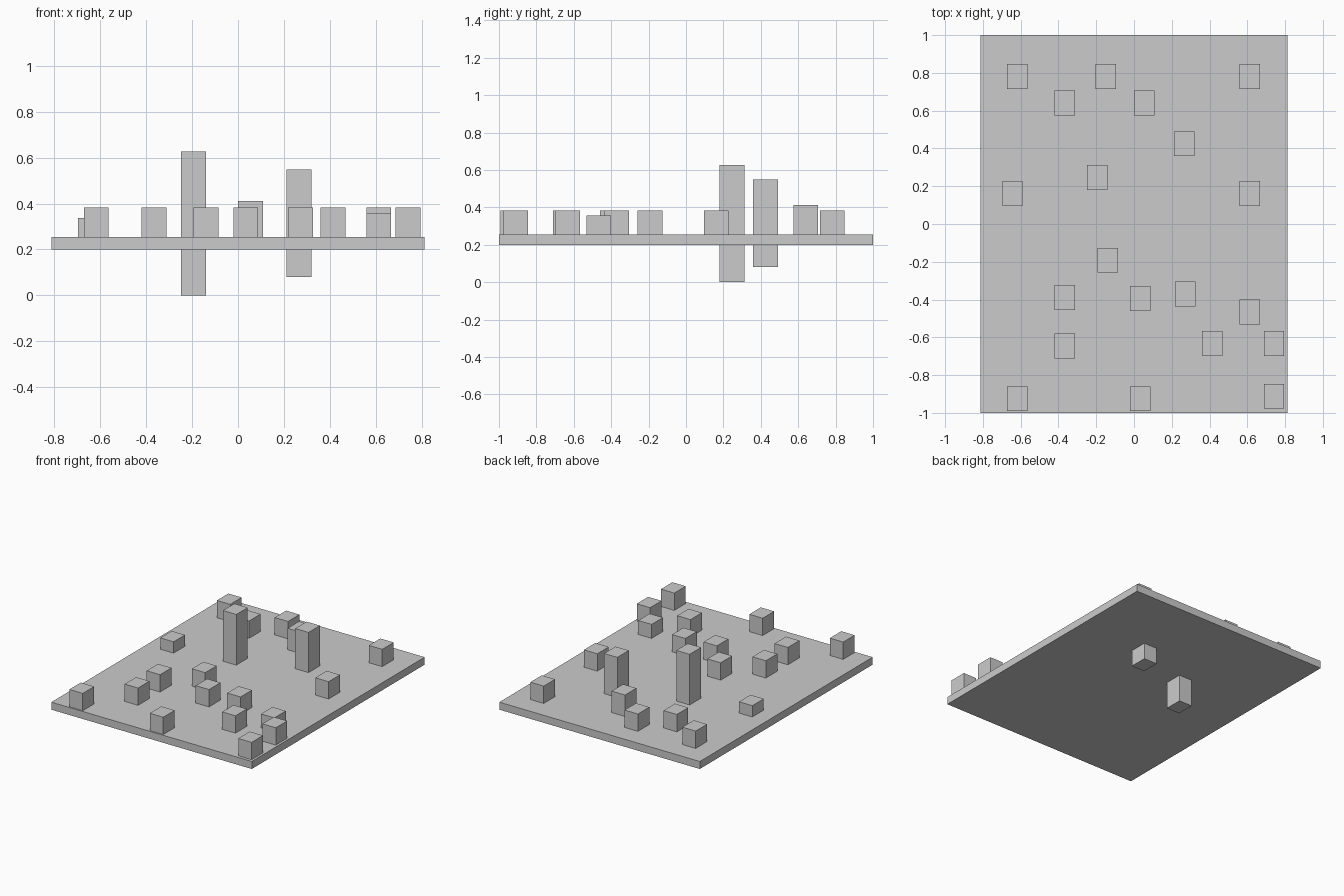
import bpy

if "Cube" in bpy.data.objects:
    bpy.data.objects.remove(bpy.data.objects["Cube"])

BOARD_BOTTOM, BOARD_TOP = 0.2, 0.255
BLOCK_X, BLOCK_Y = 0.108, 0.132
BLOCK_TOP = 0.382


def box(name, x, y, sx, sy, z0, z1):
    bpy.ops.mesh.primitive_cube_add(size=1, location=(x, y, (z0 + z1) / 2))
    ob = bpy.context.object
    ob.name = name
    ob.scale = (sx, sy, z1 - z0)
    bpy.ops.object.transform_apply(location=False, rotation=False, scale=True)
    return ob


# Flat board
box("board", 0, 0, 1.624, 2.0, BOARD_BOTTOM, BOARD_TOP)

# Standard blocks standing on the board
blocks = [
    (-0.618, 0.782), (-0.15, 0.782), (0.613, 0.782), (-0.366, 0.64),
    (0.613, 0.162), (-0.139, -0.192), (-0.366, -0.39), (0.034, -0.395),
    (0.272, -0.37), (-0.366, -0.645), (0.414, -0.632), (0.741, -0.632),
    (-0.618, -0.925), (0.034, -0.925), (0.741, -0.912),
]
for i, (x, y) in enumerate(blocks):
    box(f"block_{i + 1}", x, y, BLOCK_X, BLOCK_Y, BOARD_TOP - 0.005, BLOCK_TOP)

# Blocks with their own height
box("low_block_left", -0.643, 0.162, BLOCK_X, BLOCK_Y, BOARD_TOP - 0.005, 0.338)
box("low_block_right", 0.613, -0.466, BLOCK_X, BLOCK_Y, BOARD_TOP - 0.005, 0.357)
box("raised_block", 0.054, 0.64, BLOCK_X, BLOCK_Y, BOARD_TOP - 0.005, 0.412)

# Tall posts that pass through the board
box("tall_post", -0.194, 0.246, BLOCK_X, BLOCK_Y, 0.0, 0.626)
box("short_post", 0.266, 0.425, BLOCK_X, BLOCK_Y, 0.08, 0.549)
